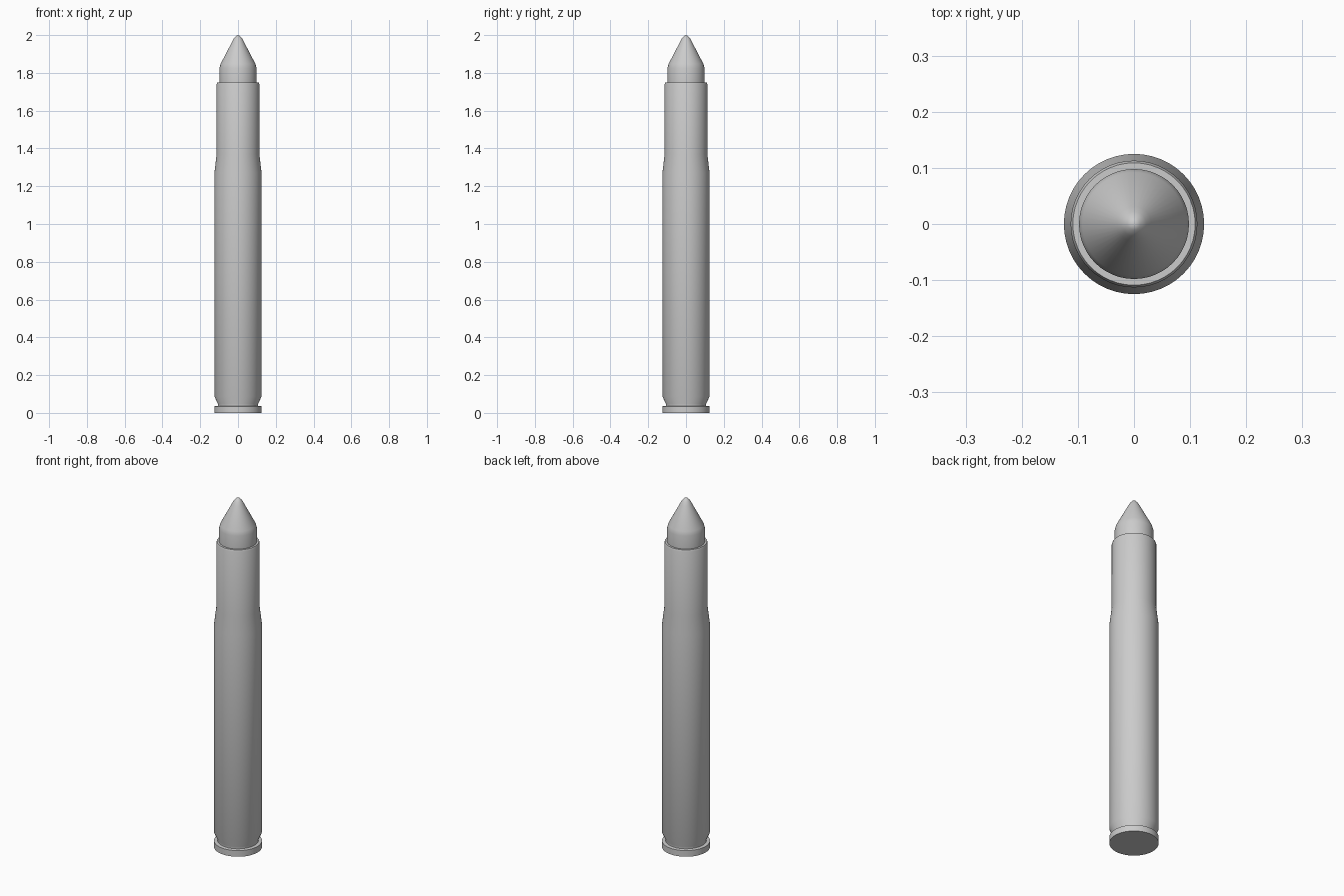
import bpy, bmesh, math

cube = bpy.data.objects.get("Cube")
if cube:
    bpy.data.objects.remove(cube, do_unlink=True)

SIDES = 48
grey = bpy.data.materials.new("plain grey")
grey.use_nodes = True
colour = (0.6, 0.6, 0.6, 1)
grey.diffuse_color = colour
grey.node_tree.nodes["Principled BSDF"].inputs["Base Color"].default_value = colour


def lathe(name, profile):
    """Turn a (radius, height) profile, listed bottom to top, around z."""
    bm = bmesh.new()
    verts = [bm.verts.new((r, 0, z)) for r, z in profile]
    edges = [bm.edges.new(pair) for pair in zip(verts, verts[1:])]
    bmesh.ops.spin(bm, geom=verts + edges, cent=(0, 0, 0), axis=(0, 0, 1),
                   angle=math.tau, steps=SIDES)
    bmesh.ops.remove_doubles(bm, verts=bm.verts, dist=0.0002)
    bmesh.ops.recalc_face_normals(bm, faces=bm.faces)
    mesh = bpy.data.meshes.new(name)
    bm.to_mesh(mesh)
    bm.free()
    mesh.materials.append(grey)
    obj = bpy.data.objects.new(name, mesh)
    bpy.context.collection.objects.link(obj)
    bpy.ops.object.select_all(action="DESELECT")
    obj.select_set(True)
    bpy.context.view_layer.objects.active = obj
    bpy.ops.object.shade_smooth_by_angle(angle=math.radians(30))
    return obj


# Casing: flat base, rim, extractor groove, long body, shoulder, neck, mouth
lathe("casing", [(0, 0), (0.125, 0), (0.125, 0.035), (0.107, 0.037),
                 (0.107, 0.048), (0.125, 0.088), (0.125, 1.27),
                 (0.113, 1.37), (0.113, 1.74), (0.109, 1.75), (0, 1.75)])

# Tip: short cylinder, straight cone, rounded point
lathe("tip", [(0, 1.74), (0.098, 1.74), (0.098, 1.825), (0.092, 1.848),
              (0.031, 1.965), (0.022, 1.982), (0.011, 1.995), (0, 2)])
